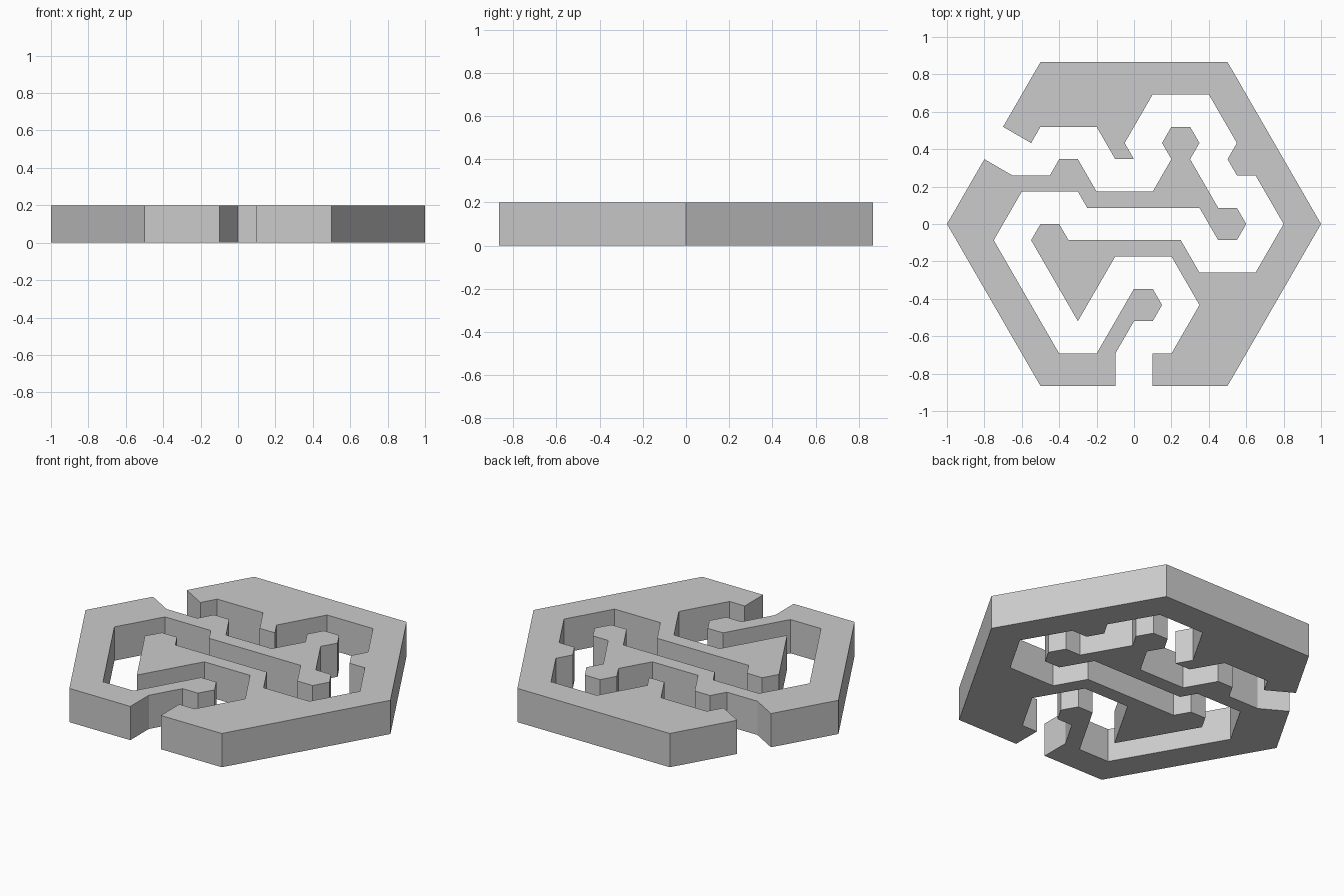
import bpy, bmesh, math

if "Cube" in bpy.data.objects:
    bpy.data.objects.remove(bpy.data.objects["Cube"])

STEP_X, STEP_Y = 0.05, 0.1 * math.sqrt(3) / 2   # triangular grid spacing
HEIGHT = 0.2


def extruded_wall(name, outline):
    """Extrude a counter-clockwise outline, given in grid steps, to a flat slab."""
    bm = bmesh.new()
    base = bm.faces.new([bm.verts.new((i * STEP_X, j * STEP_Y, 0)) for i, j in outline])
    top = bmesh.ops.extrude_face_region(bm, geom=[base], use_keep_orig=True)
    verts = [g for g in top["geom"] if isinstance(g, bmesh.types.BMVert)]
    bmesh.ops.translate(bm, verts=verts, vec=(0, 0, HEIGHT))
    bmesh.ops.recalc_face_normals(bm, faces=bm.faces[:])
    mesh = bpy.data.meshes.new(name)
    bm.to_mesh(mesh)
    bm.free()
    obj = bpy.data.objects.new(name, mesh)
    bpy.context.collection.objects.link(obj)
    return obj


# Left half of the hexagonal maze, with its hooked bottom arm and long middle arm
extruded_wall("left_maze_wall", [
    (-20, 0), (-10, -10), (-2, -10), (-2, -8),
    (0, -6), (2, -6), (3, -5), (2, -4), (0, -4),           # bottom arm
    (-4, -8), (-8, -8), (-15, -1), (-12, 2),               # inner side
    (-6, 2), (-5, 1), (7, 1),                              # middle arm
    (9, -1), (11, -1), (12, 0), (11, 1), (9, 1),           # lower knob
    (6, 4), (7, 5), (6, 6), (4, 6), (3, 5), (4, 4),        # upper knob
    (2, 2), (-4, 2), (-6, 4), (-8, 4), (-9, 3), (-13, 3), (-16, 4),
])

# Right half, with its top spur, side tooth and inward arm
extruded_wall("right_maze_wall", [
    (-10, 10), (-14, 6), (-11, 5), (-10, 6),
    (-4, 6), (-2, 4), (0, 4), (-1, 5),                     # top spur
    (2, 8), (8, 8), (11, 5), (10, 4), (11, 3), (13, 3),    # side tooth
    (16, 0), (13, -3), (7, -3),
    (5, -1), (-7, -1), (-8, 0), (-10, 0), (-11, -1),       # inward arm
    (-6, -6), (-2, -2), (4, -2), (7, -5), (4, -8),
    (2, -8), (2, -10), (10, -10), (20, 0), (10, 10),
])
